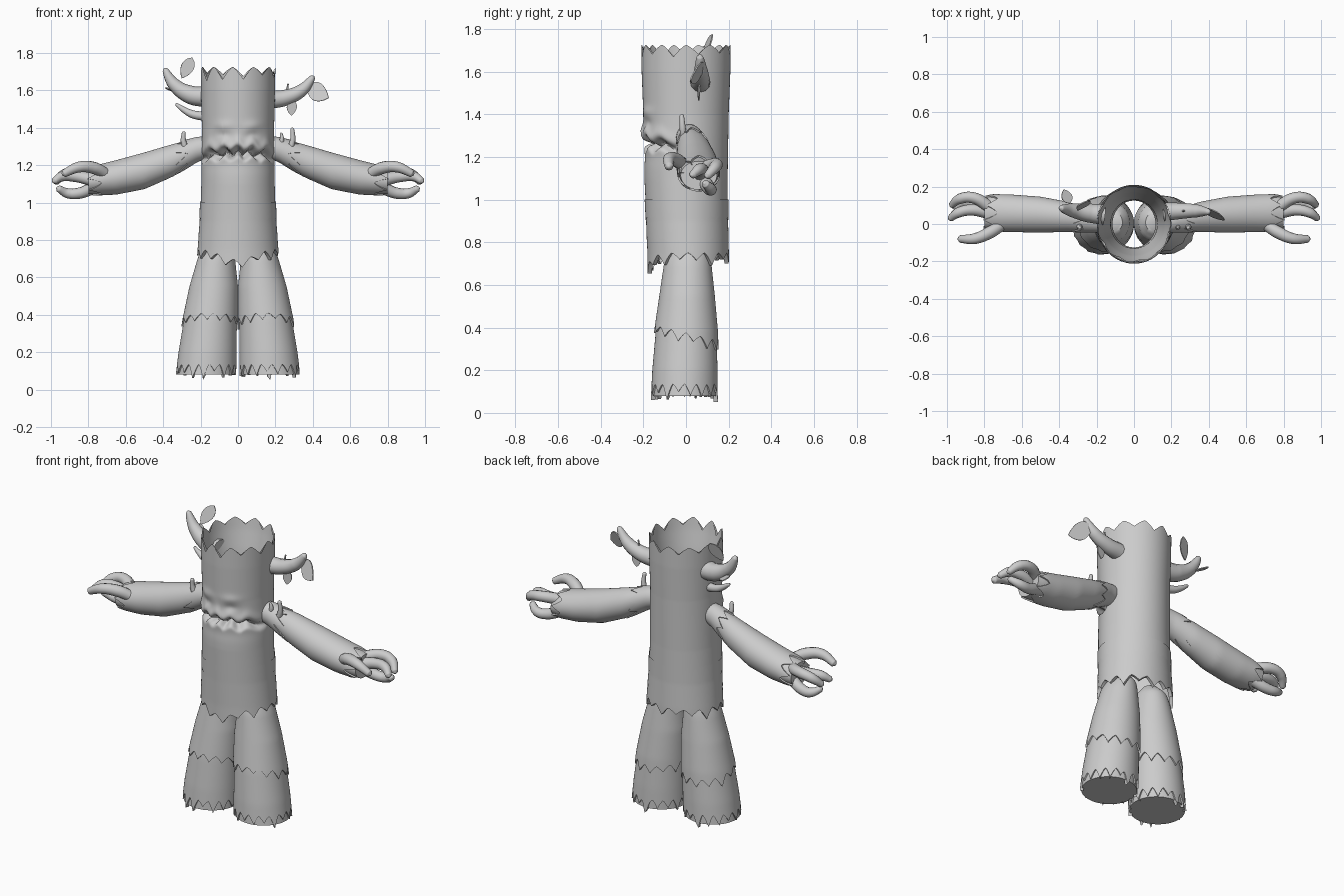
import bpy, bmesh, math, random
from mathutils import Vector

cube = bpy.data.objects.get("Cube")
if cube:
    bpy.data.objects.remove(cube)

bark = bpy.data.materials.new("bark_grey")
bark.use_nodes = True
GREY = (0.6, 0.6, 0.6, 1)
bark.diffuse_color = GREY
bark.node_tree.nodes["Principled BSDF"].inputs["Base Color"].default_value = GREY


def finish(name, bm):
    bmesh.ops.recalc_face_normals(bm, faces=bm.faces)
    mesh = bpy.data.meshes.new(name)
    bm.to_mesh(mesh)
    bm.free()
    mesh.materials.append(bark)
    ob = bpy.data.objects.new(name, mesh)
    bpy.context.collection.objects.link(ob)
    bpy.ops.object.select_all(action='DESELECT')
    ob.select_set(True)
    bpy.context.view_layer.objects.active = ob
    bpy.ops.object.shade_smooth_by_angle(angle=math.radians(50))
    return ob


def sample(prof, a):
    """Section (centre, centre, radius, radius) of a profile at position a."""
    if a <= prof[0][0]:
        return prof[0][1:]
    for p, q in zip(prof, prof[1:]):
        if a <= q[0]:
            f = (a - p[0]) / (q[0] - p[0])
            return [u + (v - u) * f for u, v in zip(p[1:], q[1:])]
    return prof[-1][1:]


def jag(base, amp, n, seed, spike=0, slope=0):
    """Ragged edge position by angle; spike adds one long tooth at the back."""
    rng = random.Random(seed)
    h = [rng.uniform(0.45, 1) for _ in range(n)]

    def edge(t):
        u = (t / math.tau * n) % n
        i = int(u)
        tooth = (1 - abs(2 * (u - i) - 1)) ** 1.3
        back = max(0, 1 - abs(t - math.pi / 2) / 0.16)
        return base + amp * h[i] * tooth - spike * back - slope * math.sin(t)
    return edge


def flat(a):
    return lambda t: a


def shell(name, prof, lo, hi, rings=24, seg=72, grow=0, side=0, lip=None,
          cap=None, shape=None):
    """Ringed skin between two edges; side != 0 lays it along x."""
    bm = bmesh.new()
    rows = [(k / rings, 0) for k in range(rings + 1)]
    if lip == 'lo':
        rows.insert(0, (0, 0.02))
    if lip == 'hi':
        rows.append((1, 0.02))
    grid = []
    for f, inset in rows:
        row = []
        for j in range(seg):
            t = math.tau * j / seg
            a = lo(t) + (hi(t) - lo(t)) * f
            cx, cy, rx, ry = sample(prof, a)
            g = grow - inset + (shape(t, a) if shape else 0)
            x, y = cx + (rx + g) * math.cos(t), cy + (ry + g) * math.sin(t)
            row.append(bm.verts.new((side * a, y, x) if side else (x, y, a)))
        grid.append(row)
    for r, s in zip(grid, grid[1:]):
        for j in range(seg):
            k = (j + 1) % seg
            bm.faces.new((r[j], r[k], s[k], s[j]))
    if cap in ('lo', 'both'):
        bm.faces.new(grid[0])
    if cap in ('hi', 'both'):
        bm.faces.new(grid[-1])
    return finish(name, bm)


def branch(name, pts, side=1):
    """Round tapering limb through (x, y, z, radius) points."""
    cu = bpy.data.curves.new(name, 'CURVE')
    cu.dimensions = '3D'
    cu.bevel_depth = 1
    cu.bevel_resolution = 4
    cu.use_fill_caps = True
    sp = cu.splines.new('BEZIER')
    ends = pts + [pts[-1]]
    sp.bezier_points.add(len(ends) - 1)
    prev = Vector(pts[-2][:3])
    for i, (b, p) in enumerate(zip(sp.bezier_points, ends)):
        co = Vector(p[:3])
        if i == len(pts):        # rounded tip
            co += (co - prev).normalized() * p[3] * 0.6
        b.co = (co.x * side, co.y, co.z)
        b.radius = p[3] if i < len(pts) else p[3] * 0.35
        b.handle_left_type = b.handle_right_type = 'AUTO'
    tmp = bpy.data.objects.new(name + "_path", cu)
    bpy.context.collection.objects.link(tmp)
    dg = bpy.context.evaluated_depsgraph_get()
    mesh = bpy.data.meshes.new_from_object(tmp.evaluated_get(dg))
    bm = bmesh.new()
    bm.from_mesh(mesh)
    bmesh.ops.remove_doubles(bm, verts=bm.verts, dist=0.0002)
    bpy.data.objects.remove(tmp)
    return finish(name, bm)


def leaf(name, base, tip, width):
    """Thin pointed plate from base to tip."""
    base, tip, w = Vector(base), Vector(tip), Vector(width)
    n = (tip - base).cross(w).normalized() * 0.003
    bm = bmesh.new()
    fr = [i / 8 for i in range(9)]
    line = [base.lerp(tip, f) + w * math.sin(math.pi * f ** 0.85) ** 0.8 for f in fr[:-1]]
    line += [base.lerp(tip, f) - w * math.sin(math.pi * f ** 0.85) ** 0.8 for f in fr[:0:-1]]
    face = bm.faces.new([bm.verts.new(p - n) for p in line])
    top = bmesh.ops.extrude_face_region(bm, geom=[face])['geom']
    bmesh.ops.translate(bm, vec=n * 2, verts=[v for v in top if isinstance(v, bmesh.types.BMVert)])
    return finish(name, bm)


# Trunk with a creased mouth and soft brows
TRUNK = [(0.62, 0, 0.01, 0.225, 0.19), (0.75, 0, 0.01, 0.215, 0.19),
         (0.9, 0, 0.005, 0.203, 0.19), (1.1, 0, 0, 0.196, 0.195),
         (1.4, 0, 0, 0.193, 0.2), (1.6, 0, 0, 0.198, 0.208), (1.75, 0, 0, 0.2, 0.21)]


def face_shape(t, z):
    front = max(0, -math.sin(t))
    x = math.cos(t)
    mouth = 1.265 + 0.012 * math.cos(x * 16) - 0.02 * x * x

    def bump(c, w):
        return math.exp(-((z - c) / w) ** 2)
    d = -0.065 * front ** 0.7 * bump(mouth, 0.018)
    d += front * (0.014 * bump(mouth + 0.045, 0.03) - 0.004 * bump(1.2, 0.04))
    for s in (-1, 1):
        d += 0.008 * front * bump(1.41, 0.025) * math.exp(-((x - s * 0.4) / 0.25) ** 2)
        d -= 0.007 * front * bump(1.36, 0.02) * math.exp(-((x - s * 0.4) / 0.2) ** 2)
    return d


rim = jag(1.725, -0.075, 11, 4)
skirt = jag(0.75, -0.06, 15, 8)


def front_skirt(t):
    return skirt(t) - 0.055 * max(0, -math.sin(t)) ** 6


shell("trunk", TRUNK, flat(0.86), rim, rings=110, seg=132, shape=face_shape)
shell("trunk_middle_layer", TRUNK, jag(0.82, -0.02, 19, 3), flat(0.93), rings=8, seg=152, grow=0.002)
shell("trunk_upper_layer", TRUNK, jag(0.92, -0.02, 21, 5), flat(1.0), rings=6, seg=168, grow=0.004)
shell("trunk_skirt", TRUNK, front_skirt, flat(0.88), rings=10, seg=150, grow=0.001, lip='lo')
HOLLOW = [(1.05, 0, 0, 0.115, 0.125), (1.3, 0, 0, 0.125, 0.13),
          (1.55, 0, 0, 0.165, 0.17), (1.66, 0, 0, 0.187, 0.195), (1.75, 0, 0, 0.2, 0.21)]
shell("trunk_hollow", HOLLOW, flat(1.05), rim, rings=30, seg=132)

# Legs: foot, shin layer and thigh layer
for s, side in ((1, "left"), (-1, "right")):
    LEG = [(0.06, s * 0.172, -0.008, 0.163, 0.157), (0.2, s * 0.163, -0.005, 0.155, 0.153),
           (0.38, s * 0.148, 0, 0.14, 0.142), (0.55, s * 0.13, 0.005, 0.122, 0.122),
           (0.7, s * 0.116, 0.008, 0.092, 0.103), (0.76, s * 0.108, 0.01, 0.075, 0.09),
           (0.81, s * 0.1, 0.01, 0.03, 0.04)]
    shell(side + "_foot", LEG, flat(0.08), flat(0.3), rings=5, grow=-0.008, cap='lo')
    shell(side + "_shin_layer", LEG, jag(0.135, -0.075, 17, 11 + s, 0.05 + 0.02 * s),
          flat(0.42), rings=14, seg=136, lip='lo')
    shell(side + "_thigh_layer", LEG, jag(0.375, -0.06, 13, 20 + s, slope=0.035),
          flat(0.81), rings=24, seg=130, grow=0.008, lip='lo', cap='hi')

# Arms, ragged sleeves and fingers
ARM = [(0.15, 1.3, 0.01, 0.05, 0.05), (0.22, 1.283, 0.018, 0.062, 0.058),
       (0.35, 1.225, 0.038, 0.087, 0.08), (0.5, 1.17, 0.05, 0.098, 0.096),
       (0.65, 1.135, 0.057, 0.092, 0.1), (0.75, 1.12, 0.06, 0.082, 0.1),
       (0.82, 1.11, 0.06, 0.072, 0.09)]
FINGERS = {
    "thumb": [(0.7, 0.0, 1.15, 0.03), (0.77, -0.045, 1.185, 0.033),
              (0.85, -0.078, 1.19, 0.029), (0.93, -0.08, 1.155, 0.02)],
    "upper_finger": [(0.77, 0.09, 1.15, 0.033), (0.86, 0.14, 1.165, 0.03),
                     (0.93, 0.135, 1.15, 0.028), (0.975, 0.1, 1.11, 0.018)],
    "middle_finger": [(0.77, 0.06, 1.12, 0.035), (0.87, 0.075, 1.14, 0.03),
                      (0.94, 0.06, 1.14, 0.027), (0.982, 0.03, 1.115, 0.018)],
    "lower_finger": [(0.77, 0.09, 1.08, 0.033), (0.85, 0.11, 1.05, 0.03),
                     (0.91, 0.115, 1.05, 0.027), (0.96, 0.09, 1.075, 0.018)],
}
for s, side in ((1, "left"), (-1, "right")):
    shell(side + "_wrist", ARM, flat(0.65), flat(0.8), rings=6, grow=-0.008, side=s, cap='hi')
    shell(side + "_forearm_layer", ARM, flat(0.2), jag(0.73, 0.08, 7, 33), rings=24,
          seg=84, side=s, lip='hi')
    shell(side + "_shoulder_layer", ARM, flat(0.15), jag(0.27, 0.08, 8, 41), rings=10,
          seg=96, grow=0.006, side=s, lip='hi')
    for name, pts in FINGERS.items():
        branch(side + "_" + name, pts, s)
    branch(side + "_shoulder_twig", [(0.27, -0.01, 1.27, 0.018), (0.292, -0.015, 1.33, 0.015),
                                     (0.29, -0.02, 1.385 + 0.01 * s, 0.01)], s)
branch("left_inner_twig", [(0.225, -0.015, 1.3, 0.014), (0.235, -0.018, 1.34, 0.012),
                           (0.23, -0.02, 1.37, 0.007)])

# Horn branches, side twigs and leaves
branch("left_horn", [(0.16, 0.065, 1.55, 0.05), (0.25, 0.07, 1.56, 0.043),
                     (0.34, 0.07, 1.6, 0.034), (0.4, 0.065, 1.67, 0.015)])
branch("right_horn", [(0.16, 0.05, 1.565, 0.055), (0.25, 0.06, 1.575, 0.05),
                      (0.34, 0.075, 1.63, 0.035), (0.39, 0.085, 1.71, 0.015)], -1)
branch("right_low_twig", [(0.17, 0.04, 1.46, 0.025), (0.25, 0.05, 1.475, 0.021),
                          (0.33, 0.06, 1.525, 0.008)], -1)
branch("left_stub", [(0.26, 0.07, 1.59, 0.006), (0.268, 0.07, 1.635, 0.004)])
leaf("left_big_leaf", (0.37, 0.085, 1.62), (0.485, 0.02, 1.56), (0.018, 0.01, 0.046))
leaf("left_hanging_leaf", (0.29, 0.06, 1.55), (0.285, 0.06, 1.465), (0.027, 0.004, 0))
leaf("right_top_leaf", (-0.245, 0.125, 1.775), (-0.3, 0.075, 1.665), (0.031, 0.005, -0.015))
leaf("right_back_leaf", (-0.345, 0.11, 1.6), (-0.375, 0.185, 1.605), (0.027, 0.008, -0.012))
